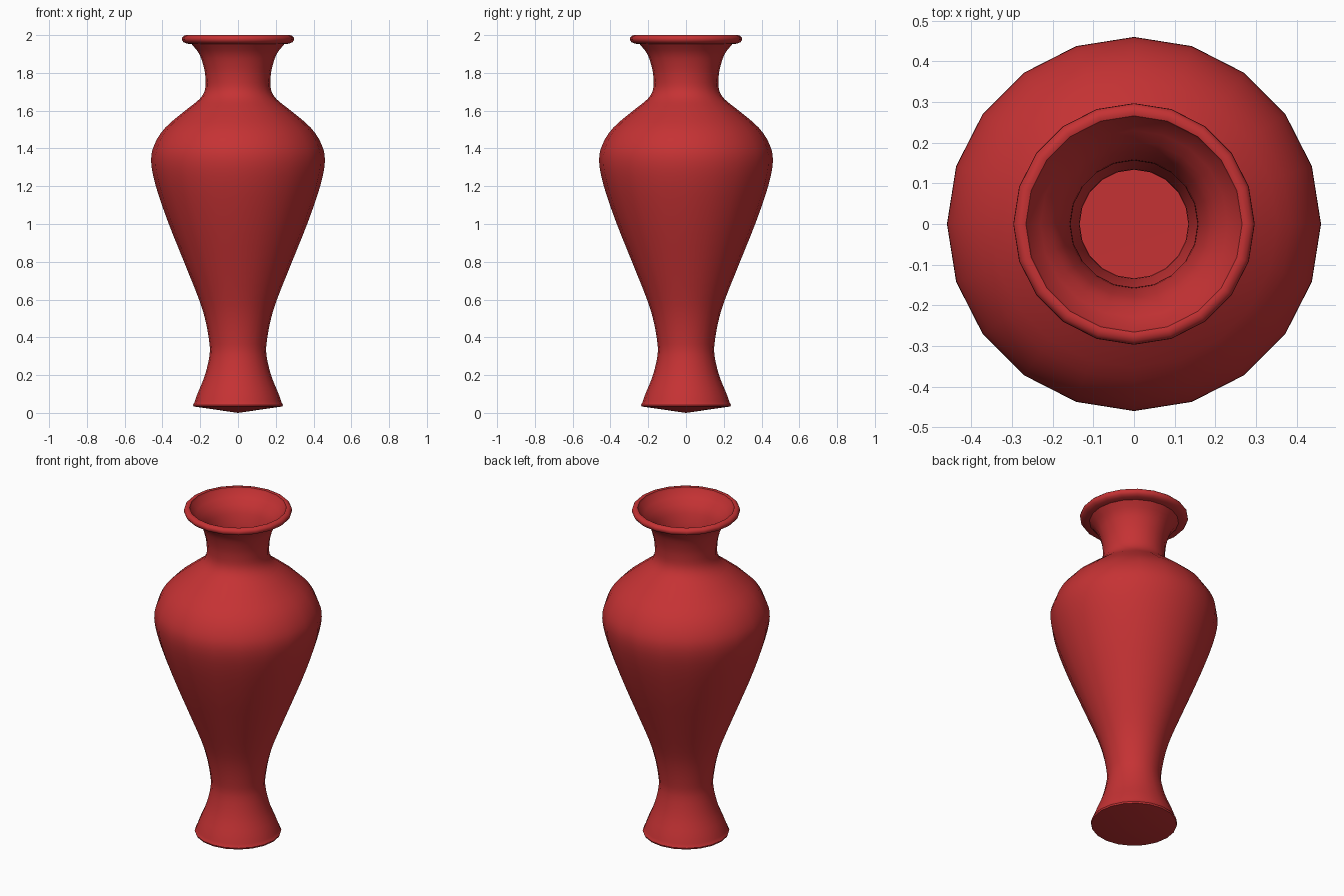
import bpy, bmesh, math

if "Cube" in bpy.data.objects:
    bpy.data.objects.remove(bpy.data.objects["Cube"])

SIDES = 20
WALL = 0.015

# outer silhouette (radius, height) from foot edge to under the rim
outer_keys = [(0.232, 0.052), (0.215, 0.10), (0.175, 0.20), (0.15, 0.31), (0.154, 0.39),
              (0.175, 0.50), (0.21, 0.61), (0.29, 0.81), (0.37, 1.01), (0.435, 1.20),
              (0.46, 1.33), (0.443, 1.42), (0.385, 1.51), (0.28, 1.60), (0.205, 1.66),
              (0.175, 1.71), (0.172, 1.77), (0.181, 1.83), (0.205, 1.90), (0.245, 1.952)]
rim = [(0.272, 1.955), (0.289, 1.963), (0.297, 1.975), (0.296, 1.987),
       (0.288, 1.996), (0.276, 2.0), (0.266, 1.997), (0.262, 1.985)]


def smooth_curve(pts, steps=3):
    """Catmull-Rom interpolation through the key points."""
    out = []
    for i in range(len(pts) - 1):
        p0, p1, p2, p3 = (pts[max(0, min(len(pts) - 1, i + k))] for k in (-1, 0, 1, 2))
        for s in range(steps):
            t = s / steps
            out.append(tuple(0.5 * (2 * b + (c - a) * t + (2 * a - 5 * b + 4 * c - d) * t * t
                                    + (3 * b - a - 3 * c + d) * t ** 3)
                             for a, b, c, d in zip(p0, p1, p2, p3)))
    return out + [pts[-1]]


outer = smooth_curve(outer_keys)
inner = [(r - WALL, z) for r, z in reversed(outer)]
profile = [(0, 0), (0.235, 0.034), (0.238, 0.043)] + outer + rim + inner + [(0, 0.05)]

# revolve the profile
bm = bmesh.new()
rings = []
for r, z in profile:
    if r == 0:
        rings.append([bm.verts.new((0, 0, z))] * SIDES)
    else:
        rings.append([bm.verts.new((r * math.cos(2 * math.pi * k / SIDES),
                                    r * math.sin(2 * math.pi * k / SIDES), z))
                      for k in range(SIDES)])
for a, b in zip(rings, rings[1:]):
    for k in range(SIDES):
        n = (k + 1) % SIDES
        quad = [a[k], a[n], b[n], b[k]]
        bm.faces.new(list(dict.fromkeys(quad)))
bmesh.ops.recalc_face_normals(bm, faces=bm.faces)

mesh = bpy.data.meshes.new("vase")
bm.to_mesh(mesh)
bm.free()
vase = bpy.data.objects.new("vase", mesh)
bpy.context.collection.objects.link(vase)

# red glaze
red = bpy.data.materials.new("red glaze")
red.diffuse_color = (0.56, 0.032, 0.034, 1)
red.use_nodes = True
red.node_tree.nodes["Principled BSDF"].inputs["Base Color"].default_value = red.diffuse_color
mesh.materials.append(red)

bpy.context.view_layer.objects.active = vase
vase.select_set(True)
bpy.ops.object.shade_smooth_by_angle(angle=math.radians(40))
